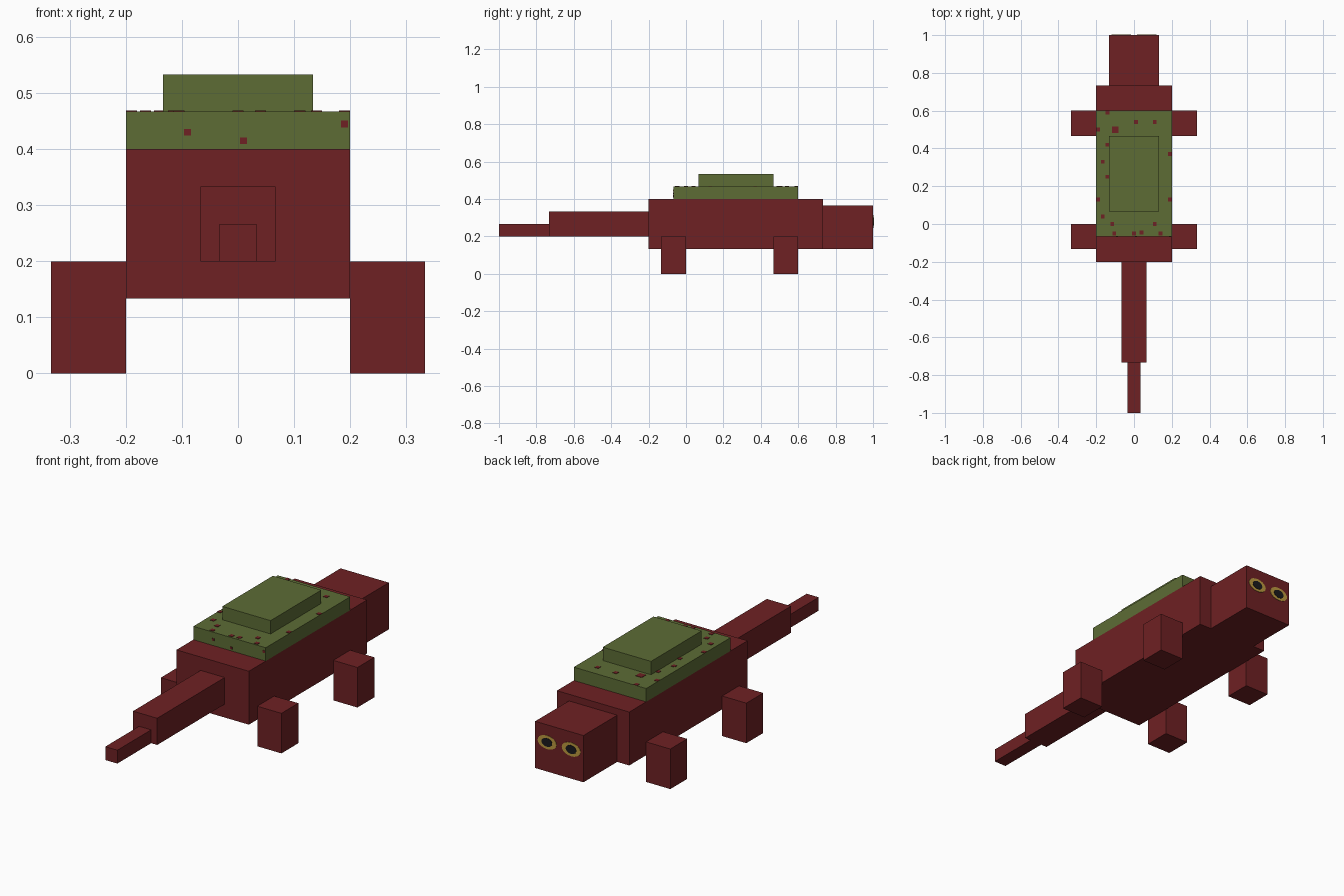
import bpy
import bmesh
from math import cos, sin, tau

if "Cube" in bpy.data.objects:
    bpy.data.objects.remove(bpy.data.objects["Cube"], do_unlink=True)

U = 1 / 15  # modelling unit


def material(name, rgb):
    mat = bpy.data.materials.new(name)
    mat.use_nodes = True
    colour = (*rgb, 1)
    mat.diffuse_color = colour
    mat.node_tree.nodes["Principled BSDF"].inputs["Base Color"].default_value = colour
    return mat


skin = material("dark red skin", (0.156, 0.015, 0.017))
green = material("olive shell", (0.109, 0.150, 0.036))
yellow = material("yellow iris", (0.50, 0.32, 0.05))
black = material("black pupil", (0.01, 0.01, 0.012))


def finish(name, bm, mat):
    bmesh.ops.recalc_face_normals(bm, faces=bm.faces)
    mesh = bpy.data.meshes.new(name)
    bm.to_mesh(mesh)
    bm.free()
    mesh.materials.append(mat)
    obj = bpy.data.objects.new(name, mesh)
    bpy.context.collection.objects.link(obj)
    return obj


def add_box(bm, low, high):
    verts = bmesh.ops.create_cube(bm, size=1)["verts"]
    for v in verts:
        for i in range(3):
            v.co[i] = low[i] if v.co[i] < 0 else high[i]


def block(name, x, y, z, mat):
    """Box from ranges given in modelling units."""
    bm = bmesh.new()
    low, high = zip(x, y, z)
    add_box(bm, [c * U for c in low], [c * U for c in high])
    return finish(name, bm, mat)


# Body, head and stepped tail
block("body", (-3, 3), (-3, 11), (2, 6), skin)
block("head", (-2, 2), (11, 15), (2, 5.5), skin)
block("tail_base", (-1, 1), (-11, -3), (3, 5), skin)
block("tail_tip", (-0.5, 0.5), (-15, -11), (3, 4), skin)

# Two-tier shell
block("shell_lower", (-3, 3), (-1, 9), (6, 7), green)
block("shell_upper", (-2, 2), (1, 7), (7, 8), green)

# Legs
for side, x in (("left", (3, 5)), ("right", (-5, -3))):
    block("head_end_leg_" + side, x, (7, 9), (0, 3), skin)
    block("tail_end_leg_" + side, x, (-2, 0), (0, 3), skin)


# Eyes as thin oval plates on the face
def oval(name, x, z, rx, rz, depth, mat):
    bm = bmesh.new()
    ring = [bm.verts.new((x + rx * cos(tau * i / 20), 1, z + rz * sin(tau * i / 20)))
            for i in range(20)]
    face = bm.faces.new(ring)
    extruded = bmesh.ops.extrude_face_region(bm, geom=[face])["geom"]
    for v in extruded:
        if isinstance(v, bmesh.types.BMVert):
            v.co.y += depth
    finish(name, bm, mat)


for side, x in (("left", U), ("right", -U)):
    oval("iris_" + side, x, 0.28, 0.052, 0.034, 0.002, yellow)
    oval("pupil_" + side, x, 0.28, 0.029, 0.021, 0.004, black)

# Small red spots on the lower shell tier
spots = [(-.14, .59), (-.1, .5), (-.19, .5), (-.14, .42), (-.165, .33),
         (-.14, .25), (-.19, .13), (-.165, .04), (-.115, 0), (-.105, -.05),
         (0, -.05), (.04, -.045), (.14, -.05), (.11, 0), (.19, .13),
         (.19, .37), (.11, .54), (.01, .54)]
bm = bmesh.new()
for i, (x, y) in enumerate(spots):
    r = 0.017 if i == 1 else 0.01
    top = 7 * U
    add_box(bm, (x - r, y - r, top), (x + r, y + r, top + 0.002))
# Spots on the tail-side edge of the shell
for x, z in ((.19, .445), (.01, .415), (-.09, .43)):
    add_box(bm, (x - .006, -U - .002, z - .006), (x + .006, -U, z + .006))
finish("shell_spots", bm, skin)
